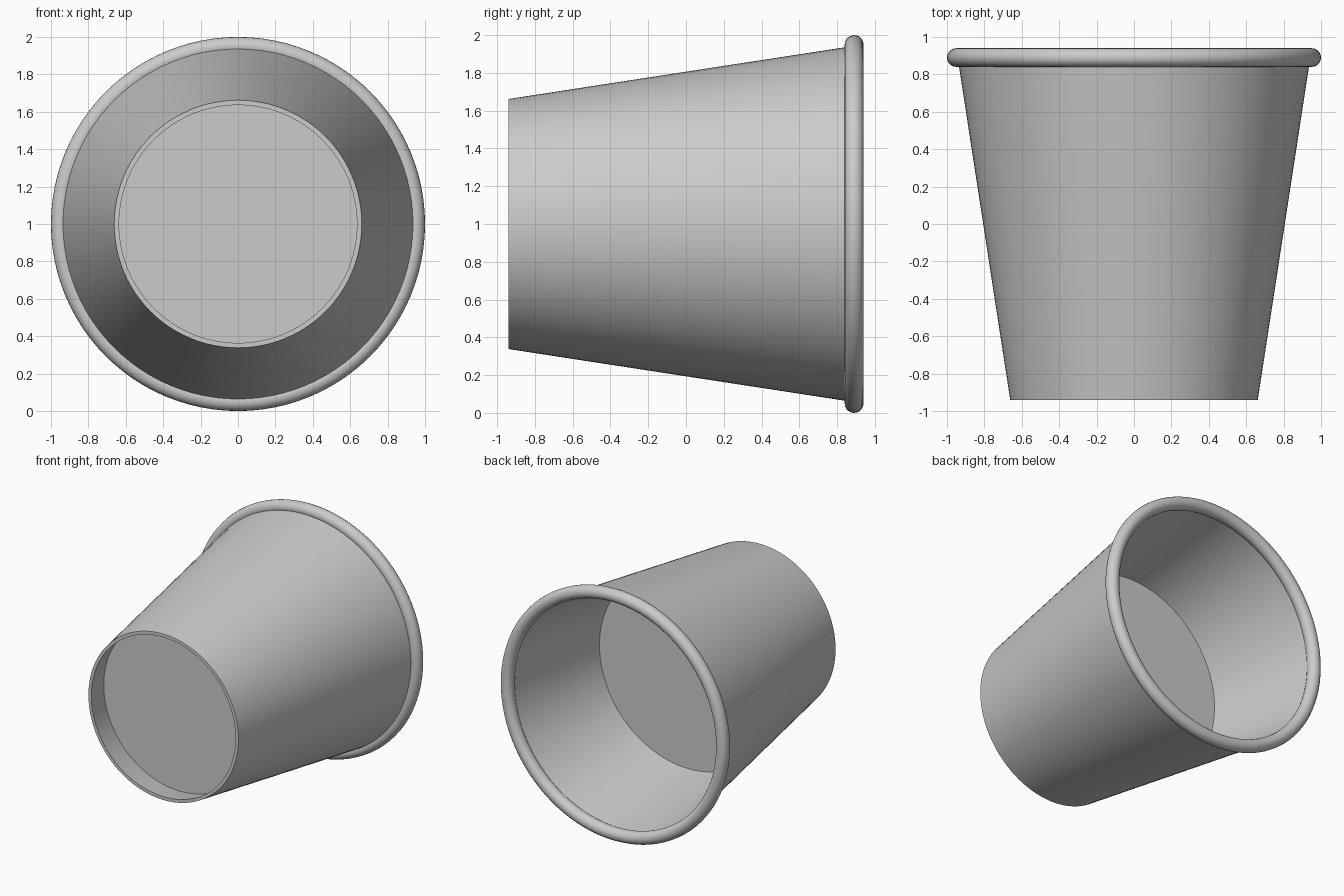
import bpy, bmesh, math

if "Cube" in bpy.data.objects:
    bpy.data.objects.remove(bpy.data.objects["Cube"])

SEGMENTS = 96
WALL = 0.026          # wall thickness
SLOPE = (0.943 - 0.662) / (0.89 + 0.94)

paper = bpy.data.materials.new("light_grey")
paper.diffuse_color = (0.6, 0.6, 0.6, 1)
paper.use_nodes = True
paper.node_tree.nodes["Principled BSDF"].inputs["Base Color"].default_value = paper.diffuse_color


def outer_radius(y):
    return 0.662 + SLOPE * (y + 0.94)


def inner_radius(y):
    return outer_radius(y) - WALL


def revolve(name, profile, closed):
    """Turn (radius, y) points around the cup axis, which runs along y at z = 1."""
    bm = bmesh.new()
    rings = []
    for r, y in profile:
        if r < 1e-6:
            rings.append([bm.verts.new((0, y, 1))] * SEGMENTS)
        else:
            angles = [2 * math.pi * i / SEGMENTS for i in range(SEGMENTS)]
            rings.append([bm.verts.new((r * math.cos(a), y, 1 + r * math.sin(a))) for a in angles])
    pairs = list(zip(rings, rings[1:]))
    if closed:
        pairs.append((rings[-1], rings[0]))
    for a, b in pairs:
        for i in range(SEGMENTS):
            j = (i + 1) % SEGMENTS
            corners = list(dict.fromkeys((a[i], a[j], b[j], b[i])))
            bm.faces.new(corners)
    bmesh.ops.recalc_face_normals(bm, faces=bm.faces)
    mesh = bpy.data.meshes.new(name)
    bm.to_mesh(mesh)
    bm.free()
    mesh.materials.append(paper)
    obj = bpy.data.objects.new(name, mesh)
    bpy.context.collection.objects.link(obj)
    bpy.ops.object.select_all(action='DESELECT')
    obj.select_set(True)
    bpy.context.view_layer.objects.active = obj
    bpy.ops.object.shade_smooth_by_angle(angle=math.radians(40))
    return obj


# Tapered wall, open at both ends
revolve("cup_wall", [(outer_radius(-0.94), -0.94), (outer_radius(0.89), 0.89),
                     (inner_radius(0.89), 0.89), (inner_radius(-0.94), -0.94)], True)

# Rolled rim
revolve("rolled_rim", [(0.95 + 0.05 * math.cos(2 * math.pi * k / 20),
                        0.89 + 0.05 * math.sin(2 * math.pi * k / 20)) for k in range(20)], True)

# Recessed base disc, edge buried in the wall
revolve("cup_base", [(0, -0.74), (inner_radius(-0.74) + 0.005, -0.74),
                     (inner_radius(-0.72) + 0.005, -0.72), (0, -0.72)], False)

# Level surface of the contents, halfway up the inside
revolve("contents", [(0, -0.72), (inner_radius(-0.72) + 0.004, -0.72),
                     (inner_radius(-0.02) + 0.004, -0.02), (0, -0.02)], False)
